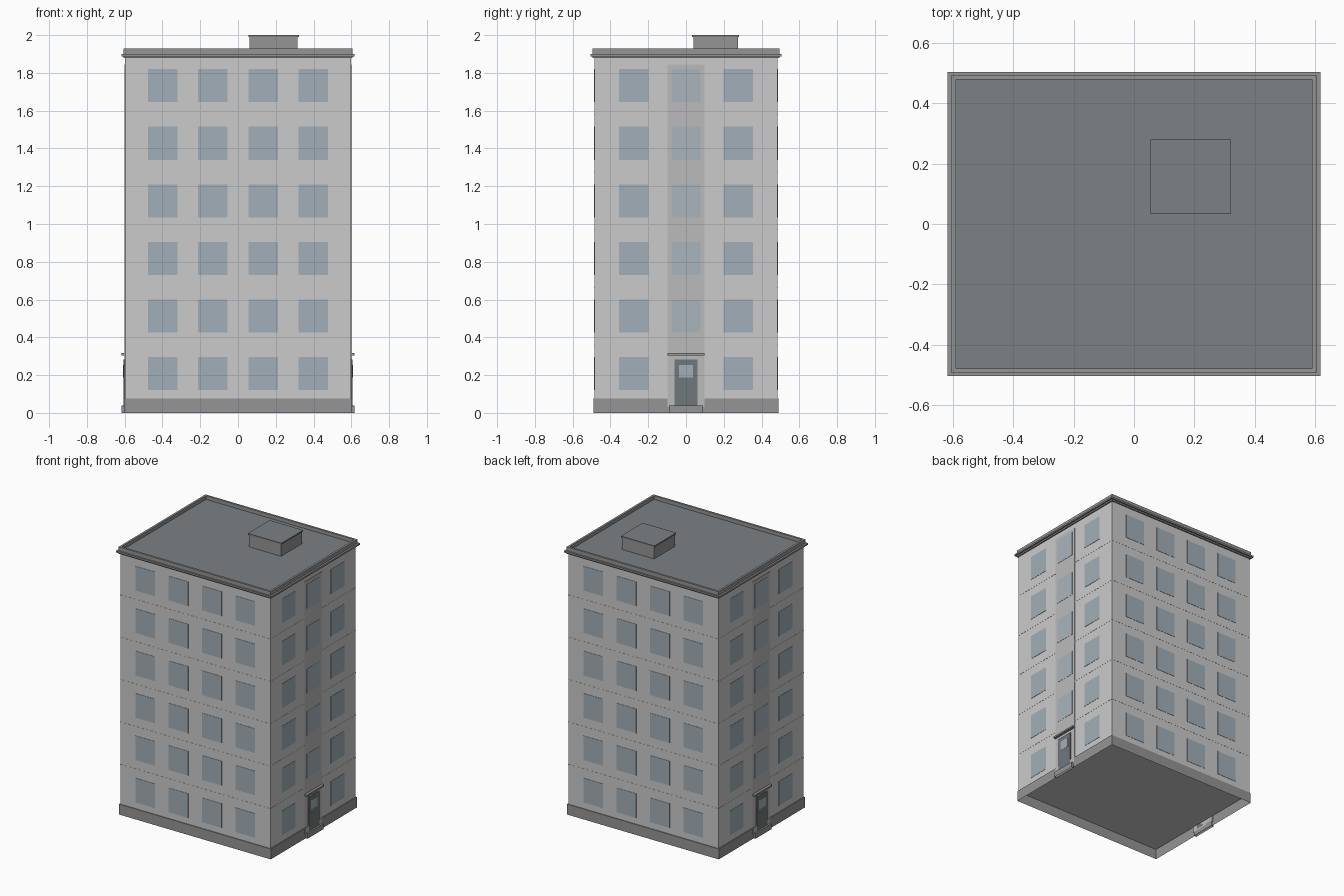
import bpy, bmesh

if "Cube" in bpy.data.objects:
    bpy.data.objects.remove(bpy.data.objects["Cube"])

def mat(name, r, g, b):
    m = bpy.data.materials.new(name)
    m.diffuse_color = (r, g, b, 1)
    m.use_nodes = True
    m.node_tree.nodes["Principled BSDF"].inputs["Base Color"].default_value = m.diffuse_color
    return m

GLASS = mat("glass", 0.36, 0.43, 0.48)
STAIR_GLASS = mat("stair_glass", 0.40, 0.46, 0.51)
WALL = mat("wall", 0.58, 0.58, 0.58)
STRIP = mat("strip", 0.50, 0.50, 0.50)
TRIM = mat("trim", 0.30, 0.30, 0.30)
ROOF = mat("roof", 0.20, 0.22, 0.23)
DOOR = mat("door", 0.16, 0.19, 0.20)

def boxes(name, specs, material, open_bottom=False):
    """One object from boxes given as (x0, x1, y0, y1, z0, z1)."""
    bm = bmesh.new()
    for x0, x1, y0, y1, z0, z1 in specs:
        vs = bmesh.ops.create_cube(bm, size=1)["verts"]
        for v in vs:
            v.co.x = x1 if v.co.x > 0 else x0
            v.co.y = y1 if v.co.y > 0 else y0
            v.co.z = z1 if v.co.z > 0 else z0
    bm.normal_update()
    if open_bottom:
        low = [f for f in bm.faces if f.normal.z < -0.5]
        bmesh.ops.delete(bm, geom=low, context='FACES_ONLY')
    me = bpy.data.meshes.new(name)
    bm.to_mesh(me)
    bm.free()
    me.materials.append(material)
    ob = bpy.data.objects.new(name, me)
    bpy.context.collection.objects.link(ob)
    return ob

def both_x(specs):
    return specs + [(-b, -a, *r) for a, b, *r in specs]

def both_y(specs):
    return specs + [(a, b, -d, -c, *r) for a, b, c, d, *r in specs]

HX, HY = 0.597, 0.485
ROWS = [0.2075 + 0.305 * i for i in range(6)]
W, H = 0.0775, 0.0875

# Main block, hollow plinth and floor seams
boxes("walls", [(-HX, HX, -HY, HY, 0.07, 1.89)], WALL)
boxes("plinth", [(-0.604, 0.604, -0.49, 0.49, 0, 0.075)], TRIM, True)
boxes("floor_seams", [(-HX - 0.001, HX + 0.001, -HY - 0.001, HY + 0.001,
                       z + 0.15, z + 0.155) for z in ROWS[:-1]], WALL)

# Windows on the long and short sides
boxes("long_side_windows", both_y([(x - W, x + W, HY - 0.004, HY + 0.002, z - H, z + H)
      for x in (-0.398, -0.133, 0.133, 0.398) for z in ROWS]), GLASS)
boxes("short_side_windows", both_x([(HX - 0.004, HX + 0.002, y - W, y + W, z - H, z + H)
      for y in (-0.277, 0.277) for z in ROWS]), GLASS)

# Stairwell strips and their windows
boxes("stairwell_strips", both_x([(HX - 0.004, HX + 0.003, -0.098, 0.098, 0.075, 1.845),
      (HX, 0.6055, -0.098, 0.098, 0.03, 0.075)]), STRIP)
boxes("stairwell_windows", both_x([(HX, HX + 0.0045, -0.076, 0.076, z - H, z + H)
      for z in ROWS[1:]]), STAIR_GLASS)

# Entrances
boxes("doors", both_x([(HX, 0.607, -0.06, 0.06, 0.04, 0.283)]), DOOR)
boxes("door_glass", both_x([(HX, 0.6085, -0.038, 0.037, 0.187, 0.254)]), GLASS)
boxes("entrance_canopies", both_x([(HX, 0.618, -0.098, 0.098, 0.305, 0.317)]), TRIM)
boxes("entrance_steps", both_x([(HX, 0.618, -0.09, 0.09, 0, 0.04)]), TRIM, True)

# Cornice, roof deck and parapet
boxes("cornice", [(-0.618, 0.618, -0.505, 0.505, 1.888, 1.9),
                  (-0.606, 0.606, -0.494, 0.494, 1.878, 1.888)], TRIM)
boxes("roof_deck", [(-0.595, 0.595, -0.483, 0.483, 1.895, 1.902)], ROOF)
boxes("parapet", both_x([(0.59, 0.605, -0.494, 0.494, 1.9, 1.928)])
      + both_y([(-0.59, 0.59, 0.479, 0.494, 1.9, 1.928)]), TRIM)

# Roof hatch house
boxes("roof_house", [(0.062, 0.316, 0.039, 0.274, 1.9, 1.99)], TRIM)
boxes("roof_house_cap", [(0.055, 0.322, 0.033, 0.281, 1.99, 2.0)], ROOF)
